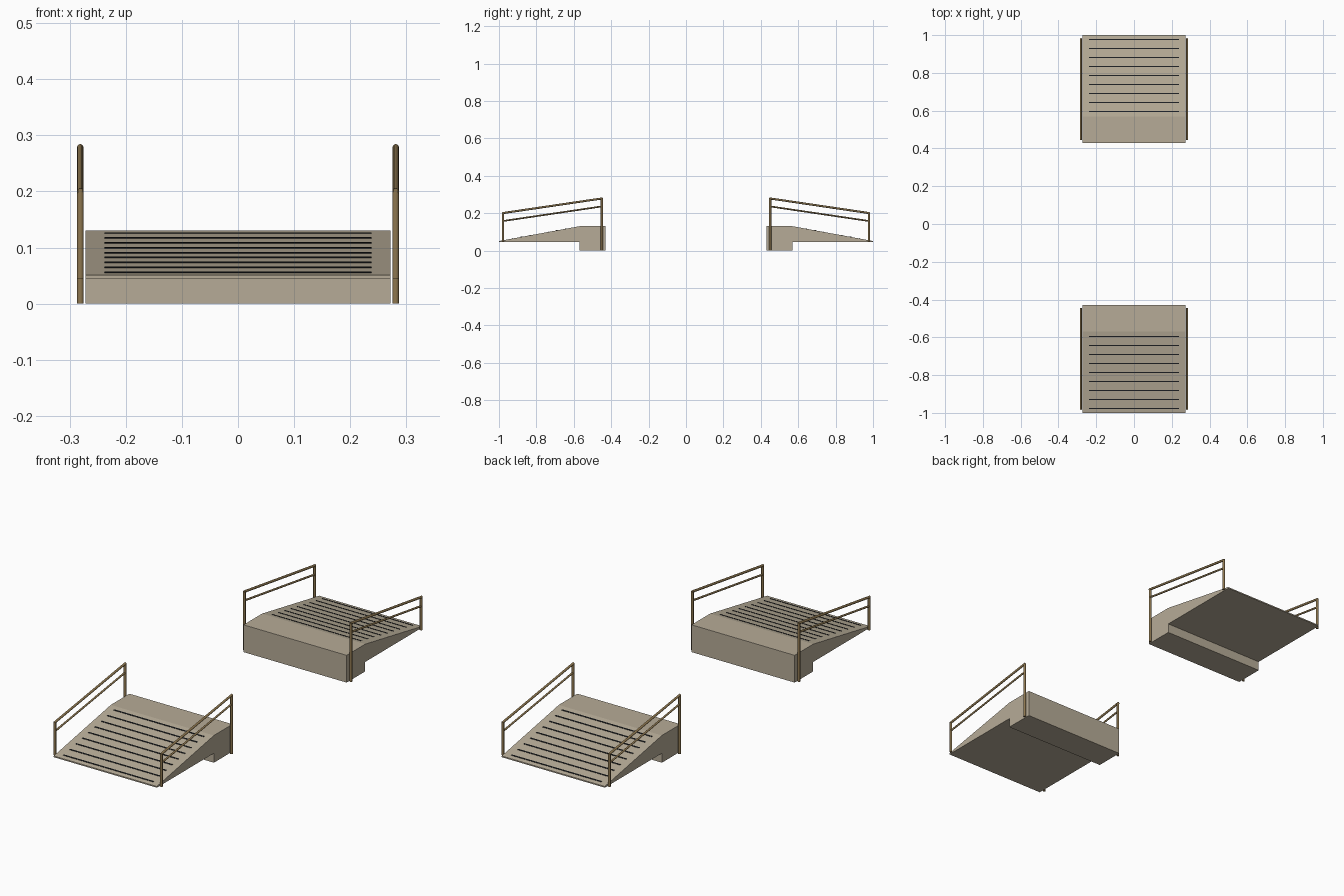
import bpy, bmesh, math
from mathutils import Vector

if "Cube" in bpy.data.objects:
    bpy.data.objects.remove(bpy.data.objects["Cube"])


def material(name, rgb):
    m = bpy.data.materials.new(name)
    m.diffuse_color = (*rgb, 1)
    m.use_nodes = True
    m.node_tree.nodes["Principled BSDF"].inputs["Base Color"].default_value = m.diffuse_color
    return m


CONCRETE = material("warm concrete", (0.47, 0.41, 0.31))
BRONZE = material("bronze metal", (0.27, 0.185, 0.08))
DARK = material("dark groove", (0.012, 0.014, 0.017))


def prism(name, profile, half_width, mat):
    """Extrude a (y, z) profile across x."""
    bm = bmesh.new()
    face = bm.faces.new([bm.verts.new((-half_width, y, z)) for y, z in profile])
    ext = bmesh.ops.extrude_face_region(bm, geom=[face])
    verts = [v for v in ext["geom"] if isinstance(v, bmesh.types.BMVert)]
    bmesh.ops.translate(bm, verts=verts, vec=(2 * half_width, 0, 0))
    bmesh.ops.recalc_face_normals(bm, faces=bm.faces)
    me = bpy.data.meshes.new(name)
    bm.to_mesh(me)
    bm.free()
    me.materials.append(mat)
    ob = bpy.data.objects.new(name, me)
    bpy.context.collection.objects.link(ob)
    return ob


def rod(name, a, b, radius):
    a, b = Vector(a), Vector(b)
    bpy.ops.mesh.primitive_cylinder_add(vertices=12, radius=radius,
                                        depth=(b - a).length, location=(a + b) / 2)
    ob = bpy.context.object
    ob.name = name
    ob.rotation_euler = (b - a).to_track_quat('Z', 'Y').to_euler()
    ob.data.materials.append(BRONZE)
    bpy.ops.object.shade_smooth_by_angle(angle=math.radians(40))


Y_IN, Y_TOP, Y_OUT = 0.43, 0.57, 1.0
Z_TOP, Z_LIP, Z_UNDER = 0.13, 0.051, 0.045


def slope_z(y):
    return Z_TOP + (Z_LIP - Z_TOP) * (y - Y_TOP) / (Y_OUT - Y_TOP)


for side, s in (("front", -1), ("back", 1)):
    # Ramp body with landing and footing
    prism(side + "_ramp",
          [(s * y, z) for y, z in ((Y_IN, 0), (Y_IN, Z_TOP), (Y_TOP, Z_TOP), (Y_OUT, Z_LIP),
                                   (Y_OUT, Z_UNDER), (Y_TOP, Z_UNDER), (Y_TOP, 0))],
          0.272, CONCRETE)

    # Grip strips lying on the slope
    for i in range(9):
        y = 0.596 + i * 0.0475
        y0, y1 = y - 0.003, y + 0.003
        prism(f"{side}_grip_strip_{i + 1}",
              [(s * y0, slope_z(y0) - 0.001), (s * y0, slope_z(y0) + 0.0015),
               (s * y1, slope_z(y1) + 0.0015), (s * y1, slope_z(y1) - 0.001)],
              0.238, DARK)

    # Handrails on both edges
    for edge, x in (("left", -0.281), ("right", 0.281)):
        tag = f"{side}_{edge}_"
        rod(tag + "tall_post", (x, s * 0.45, 0), (x, s * 0.45, 0.28), 0.006)
        rod(tag + "short_post", (x, s * 0.978, Z_UNDER), (x, s * 0.978, 0.202), 0.006)
        rod(tag + "top_rail", (x, s * 0.446, 0.279), (x, s * 0.982, 0.2), 0.0055)
        rod(tag + "mid_rail", (x, s * 0.45, 0.236), (x, s * 0.978, 0.158), 0.0045)
